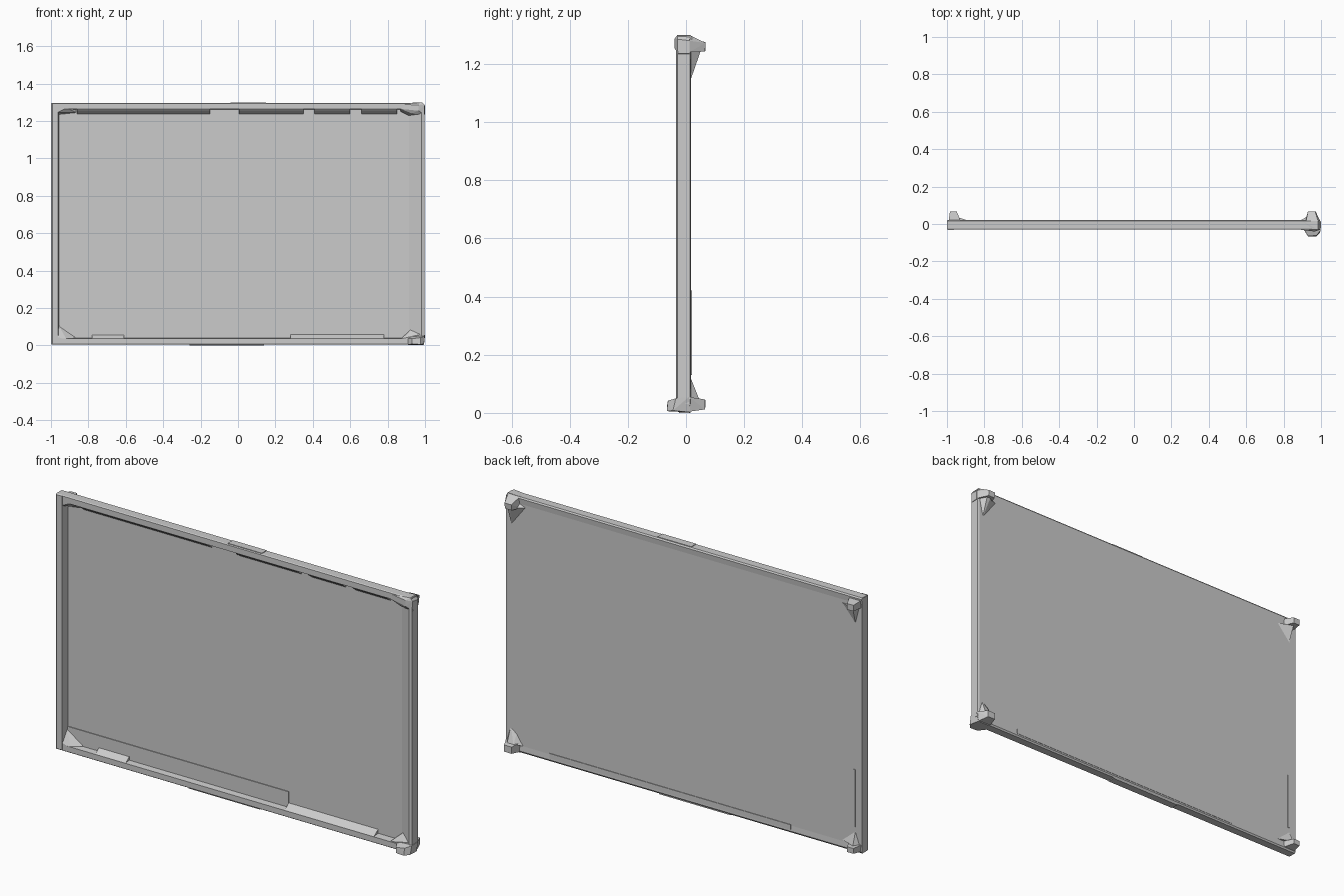
import bpy, bmesh
from mathutils import Vector


def hull(name, pts):
    """Faceted convex solid around a few points."""
    bm = bmesh.new()
    for p in pts:
        bm.verts.new(p)
    res = bmesh.ops.convex_hull(bm, input=bm.verts[:])
    junk = {g for g in res["geom_interior"] + res["geom_unused"] if isinstance(g, bmesh.types.BMVert)}
    bmesh.ops.delete(bm, geom=list(junk), context='VERTS')
    bmesh.ops.dissolve_limit(bm, angle_limit=0.02, verts=bm.verts[:], edges=bm.edges[:])
    bmesh.ops.recalc_face_normals(bm, faces=bm.faces[:])
    me = bpy.data.meshes.new(name)
    bm.to_mesh(me)
    bm.free()
    ob = bpy.data.objects.new(name, me)
    bpy.context.collection.objects.link(ob)
    return ob


def box(name, x0, x1, y0, y1, z0, z1):
    return hull(name, [(x, y, z) for x in (x0, x1) for y in (y0, y1) for z in (z0, z1)])


def bar_x(name, prof, x0, x1):
    """Bar along x from a (y, z) profile."""
    return hull(name, [(x, y, z) for x in (x0, x1) for y, z in prof])


def bar_z(name, prof, z0, z1):
    """Bar along z from an (x, y) profile."""
    return hull(name, [(x, y, z) for z in (z0, z1) for x, y in prof])


F, P, B = -0.03, 0.006, 0.018     # frame front, panel front, back

# Thin main panel
box("panel", -0.985, 0.985, P, B, 0.015, 1.285)

# Frame bars
bar_x("top_bar", [(F, 1.265), (F, 1.294), (-0.025, 1.297), (0.016, 1.297),
                  (0.021, 1.29), (0.018, 1.262), (P, 1.262)], -0.998, 0.99)
bar_x("bottom_bar", [(F, 0.008), (F, 0.036), (P, 0.04), (B, 0.04),
                     (0.02, 0.012), (0.015, 0.004), (-0.025, 0.004)], -0.998, 0.98)
bar_z("left_bar", [(-0.999, -0.028), (-0.993, -0.033), (-0.962, -0.033),
                   (-0.957, P), (-0.957, B), (-0.999, B)], 0.01, 1.294)
bar_z("right_bar", [(0.915, P), (0.965, -0.022), (0.982, -0.034), (0.996, -0.03),
                    (0.997, 0.014), (0.985, B), (0.92, B)], 0.03, 1.28)

# Small raised middle sections on the top and bottom edges
box("top_edge_pad", -0.04, 0.15, -0.024, 0.015, 1.29, 1.3)
box("bottom_edge_pad", -0.26, 0.14, -0.024, 0.015, 0.0, 0.01)

# Sloped lips under the top bar, with gaps between them
for i, (a, b) in enumerate([(-0.86, -0.15), (0.005, 0.35), (0.41, 0.6), (0.66, 0.85)]):
    bar_x(f"top_lip_{i}", [(-0.029, 1.266), (-0.02, 1.255), (P, 1.237), (P + 0.004, 1.266)], a, b)

# Lips above the bottom bar and thin cover strip on the panel
bar_x("bottom_lip_left", [(-0.028, 0.035), (P, 0.06), (P + 0.004, 0.035)], -0.78, -0.61)
bar_x("bottom_lip_right", [(-0.028, 0.035), (P, 0.06), (P + 0.004, 0.035)], 0.28, 0.78)
box("bottom_cover_strip", -0.955, 0.28, 0.002, 0.01, 0.035, 0.118)

# Front corner fillets, left side
for name, za, zb, zc in [("front_fillet_top", 1.27, 1.235, 1.245), ("front_fillet_bottom", 0.03, 0.11, 0.045)]:
    hull(name, [(-0.965, F, za), (-0.915, F, za), (-0.965, F, zc), (-0.96, P, zb),
                (-0.865, P, zc), (-0.865, P, za), (-0.965, P, za)])

# Rear corner horns: tip block blending into a spike down the panel
hull("horn_top_right", [(0.915, 0.012, 1.24), (0.92, 0.015, 1.295), (0.985, 0.012, 1.299),
                        (1.0, 0.008, 1.28), (0.999, 0.01, 1.24), (0.93, 0.068, 1.272),
                        (0.93, 0.065, 1.243), (0.968, 0.068, 1.272), (0.968, 0.065, 1.243)])
hull("spike_top_right", [(0.88, 0.014, 1.25), (0.99, 0.014, 1.25), (0.965, 0.014, 1.14),
                         (0.945, 0.05, 1.243), (0.965, 0.05, 1.243), (0.95, 0.015, 1.28)])
hull("horn_bottom_right", [(0.915, 0.01, 0.055), (0.915, 0.01, 0.006), (0.998, 0.01, 0.055),
                           (0.99, 0.01, 0.004), (0.93, 0.066, 0.012), (0.93, 0.066, 0.046),
                           (0.972, 0.066, 0.012), (0.972, 0.066, 0.046)])
hull("spike_bottom_right", [(0.895, 0.014, 0.04), (0.995, 0.014, 0.04), (0.97, 0.014, 0.125),
                            (0.935, 0.014, 0.1), (0.935, 0.045, 0.048), (0.97, 0.045, 0.048)])
for side, z0, z1, zs, zm in [("top", 1.283, 1.245, 1.15, 1.22), ("bottom", 0.012, 0.045, 0.115, 0.06)]:
    hull(f"horn_{side}_left", [(-0.992, 0.012, z0), (-0.992, 0.012, z1), (-0.925, 0.012, z0),
                               (-0.925, 0.012, z1), (-0.984, 0.067, z0 * 0.8 + z1 * 0.2),
                               (-0.984, 0.067, z1), (-0.948, 0.067, z0 * 0.8 + z1 * 0.2), (-0.948, 0.067, z1)])
    hull(f"spike_{side}_left", [(-0.985, 0.014, z1), (-0.88, 0.015, z1), (-0.96, 0.014, zs),
                                (-0.965, 0.045, z1), (-0.94, 0.035, z1), (-0.92, 0.015, zm)])

# Front corner caps, right side
hull("front_cap_top_right", [(0.87, -0.028, 1.29), (0.87, -0.028, 1.265), (0.93, -0.025, 1.24),
                             (0.965, -0.04, 1.285), (0.965, -0.04, 1.255), (0.985, -0.03, 1.299),
                             (0.998, -0.03, 1.285), (0.998, -0.028, 1.235), (0.91, P, 1.23),
                             (0.87, P, 1.25), (0.9, 0.015, 1.297), (0.985, 0.015, 1.299),
                             (1.0, 0.012, 1.28), (1.0, 0.012, 1.235)])
hull("front_cap_bottom_right", [(0.93, -0.066, 0.008), (0.93, -0.064, 0.036), (0.975, -0.066, 0.006),
                                (0.975, -0.062, 0.042), (0.908, -0.03, 0.004), (0.908, -0.03, 0.036),
                                (0.995, -0.045, 0.008), (0.997, -0.035, 0.05), (1.0, 0.01, 0.055),
                                (0.99, 0.015, 0.002), (0.92, 0.015, 0.002), (0.92, 0.012, 0.058)])
hull("front_fillet_bottom_right", [(0.87, P, 0.035), (0.87, -0.027, 0.035), (0.98, -0.03, 0.035),
                                   (0.98, -0.03, 0.06), (0.93, P, 0.09), (0.98, P, 0.09)])

# Shallow rear rails along the right and bottom edges
box("rear_rail_left", -0.962, -0.95, 0.015, 0.021, 0.13, 0.42)
box("rear_rail_bottom", -0.6, 0.75, 0.015, 0.021, 0.02, 0.045)
